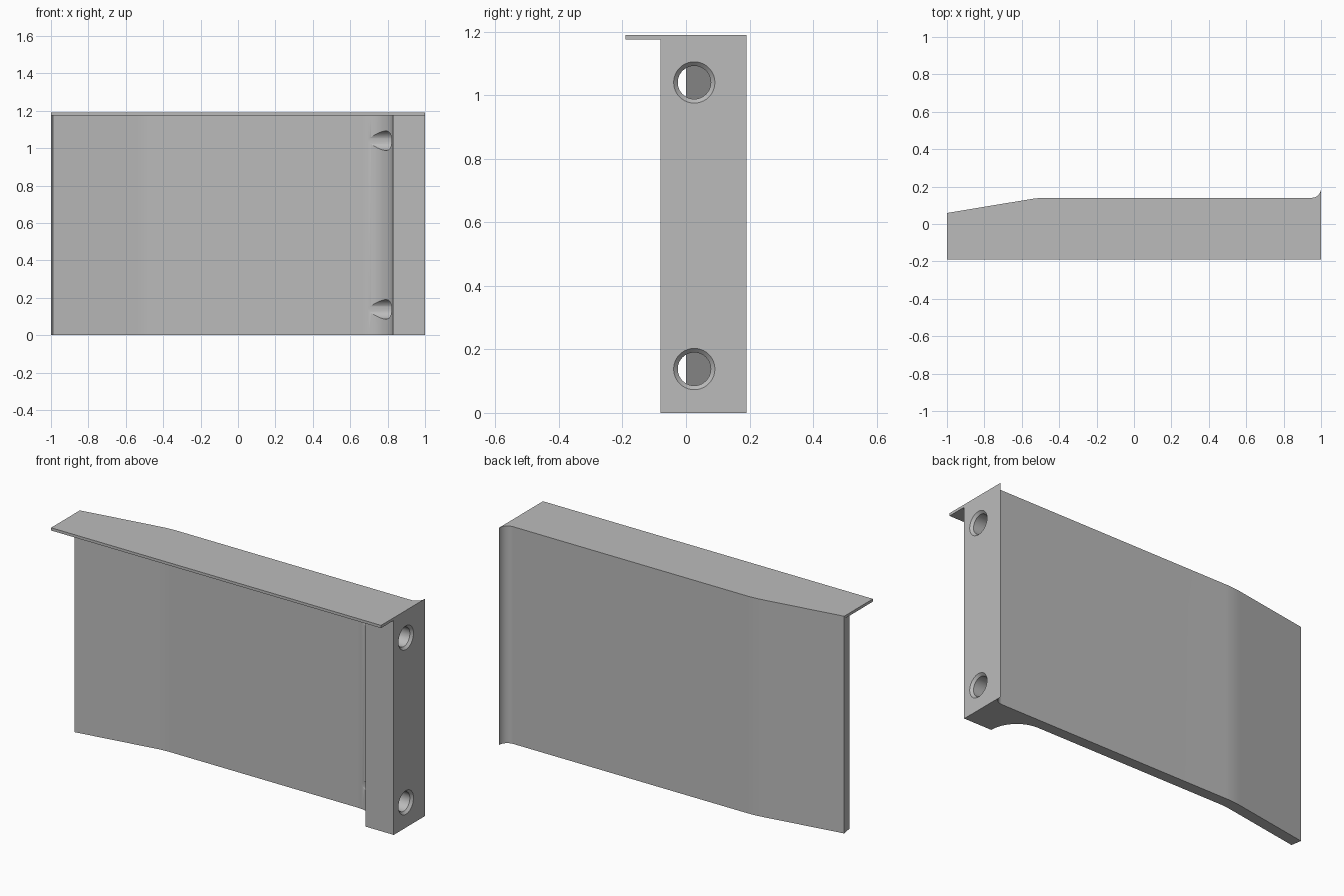
import bpy, bmesh
from math import sin, cos, pi, radians

old = bpy.data.objects.get("Cube")
if old:
    bpy.data.objects.remove(old, do_unlink=True)

H = 1.19          # overall height
LIP = 0.015       # top flange thickness
FRONT, BACK = -0.19, 0.14
WALL = 0.06       # wall thickness

grey = bpy.data.materials.new("plain grey")
grey.use_nodes = True
grey.diffuse_color = (0.5, 0.5, 0.5, 1)
grey.node_tree.nodes["Principled BSDF"].inputs["Base Color"].default_value = (0.5, 0.5, 0.5, 1)


def arc(cx, cy, r, a0, a1, n):
    angles = [radians(a0 + (a1 - a0) * i / n) for i in range(n + 1)]
    return [(cx + r * cos(a), cy + r * sin(a)) for a in angles]


def extrude(name, outline, z0, z1):
    bm = bmesh.new()
    face = bm.faces.new([bm.verts.new((x, y, z0)) for x, y in outline])
    top = bmesh.ops.extrude_face_region(bm, geom=[face])["geom"]
    bmesh.ops.translate(bm, vec=(0, 0, z1 - z0),
                        verts=[v for v in top if isinstance(v, bmesh.types.BMVert)])
    bmesh.ops.recalc_face_normals(bm, faces=bm.faces)
    return to_object(name, bm)


def to_object(name, bm):
    mesh = bpy.data.meshes.new(name)
    bm.to_mesh(mesh)
    bm.free()
    mesh.materials.append(grey)
    obj = bpy.data.objects.new(name, mesh)
    bpy.context.collection.objects.link(obj)
    return obj


def apply_boolean(obj, other, operation):
    mod = obj.modifiers.new("cut", "BOOLEAN")
    mod.object, mod.operation, mod.solver = other, operation, "EXACT"
    bpy.context.view_layer.objects.active = obj
    bpy.ops.object.modifier_apply(modifier=mod.name)
    bpy.data.objects.remove(other, do_unlink=True)


# Rear outline: flared lip at the left end, straight run, gentle bend, slanted end
BEND = 9.5
R_OUT = 0.55
rear = arc(0.95, BACK + 0.05, 0.05, 0, -90, 12)
rear += arc(-0.465, BACK - R_OUT, R_OUT, 90, 90 + BEND, 8)
rear += [(-1, 0.059)]

# Inner outline: slanted end, bend, fillet running into the mounting block
inner = [(-0.99, 0)]
inner += arc(-0.465, BACK - R_OUT, R_OUT - WALL, 90 + BEND, 90, 8)
inner += arc(0.67, -0.08, 0.16, 90, 0, 24)
inner += [(1, -0.08)]

# Panel with mounting block, joined to the top flange
panel = extrude("panel", rear + inner, 0, H - LIP / 2)
flange = extrude("top_flange", rear + [(-1, FRONT), (1, FRONT)], H - LIP, H)
apply_boolean(panel, flange, "UNION")

# Chamfered bolt holes through the block
for z in (0.138, 1.04):
    bm = bmesh.new()
    profile = [(1.02, 0.085), (0.987, 0.052), (0.6, 0.052)]
    n = 40
    rings = [[bm.verts.new((x, 0.026 + r * cos(2 * pi * i / n), z + r * sin(2 * pi * i / n)))
              for i in range(n)] for x, r in profile]
    for a, b in zip(rings, rings[1:]):
        for i in range(n):
            j = (i + 1) % n
            bm.faces.new((a[i], a[j], b[j], b[i]))
    bm.faces.new(rings[0])
    bm.faces.new(rings[-1])
    bmesh.ops.recalc_face_normals(bm, faces=bm.faces)
    cutter = to_object("hole_cutter", bm)
    cutter.hide_render = True
    apply_boolean(panel, cutter, "DIFFERENCE")

# Smooth curved surfaces, keep edges crisp
bpy.ops.object.select_all(action="DESELECT")
panel.select_set(True)
bpy.context.view_layer.objects.active = panel
bpy.ops.object.shade_smooth_by_angle(angle=radians(25))
weighted = panel.modifiers.new("weighted_normals", "WEIGHTED_NORMAL")
weighted.keep_sharp = True
